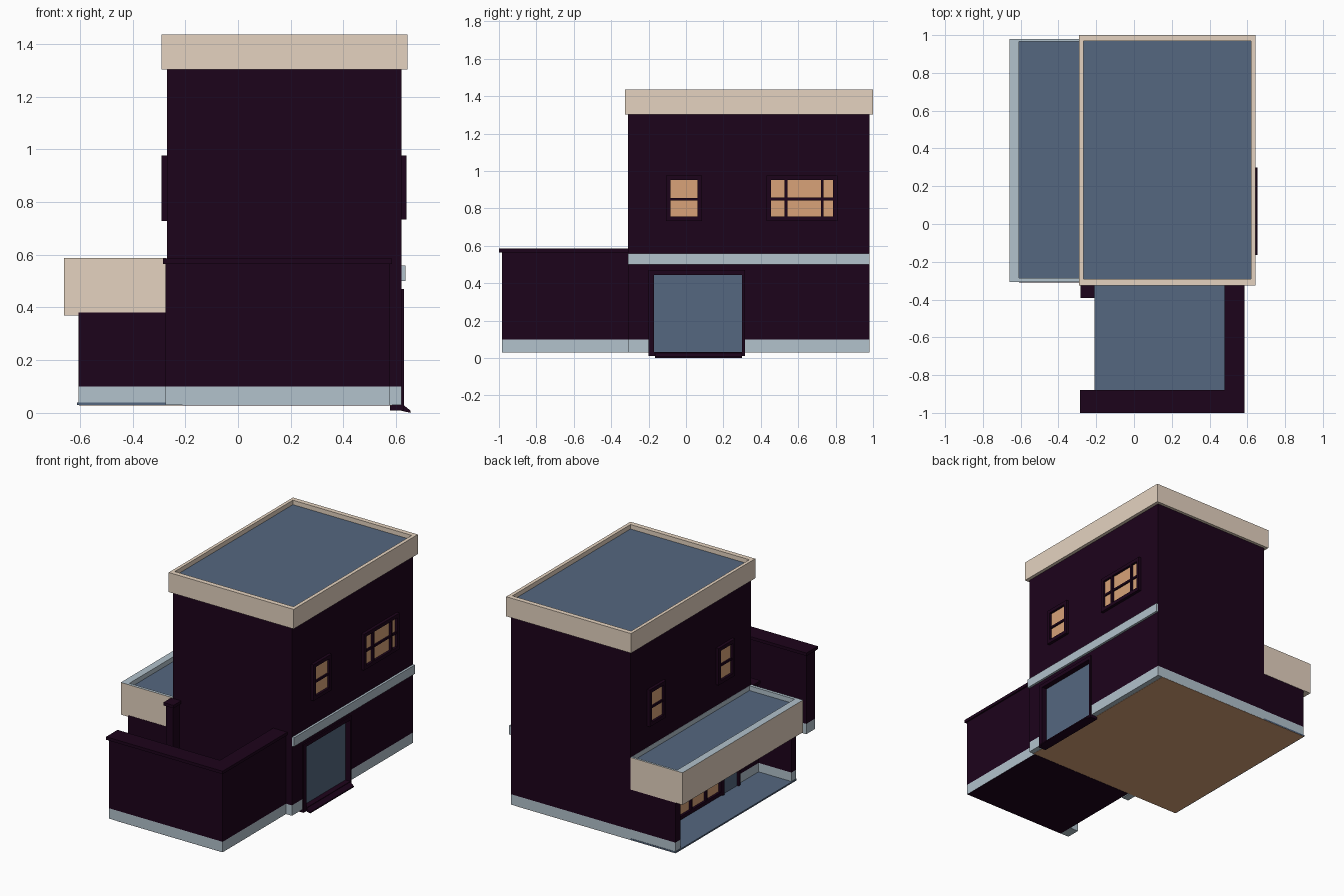
import bpy, bmesh

if "Cube" in bpy.data.objects:
    bpy.data.objects.remove(bpy.data.objects["Cube"])


def mat(name, r, g, b):
    m = bpy.data.materials.new(name)
    m.diffuse_color = (r, g, b, 1)
    m.use_nodes = True
    m.node_tree.nodes["Principled BSDF"].inputs["Base Color"].default_value = m.diffuse_color
    return m


DARK = mat("dark_plum", 0.0120, 0.0009, 0.0110)
BEIGE = mat("beige", 0.783, 0.651, 0.527)
PALE = mat("pale_blue_grey", 0.445, 0.539, 0.604)
SLATE = mat("slate_blue", 0.089, 0.135, 0.215)
GLOW = mat("warm_tan", 0.690, 0.365, 0.190)


def finish(name, bm, mats):
    bmesh.ops.recalc_face_normals(bm, faces=bm.faces)
    me = bpy.data.meshes.new(name)
    bm.to_mesh(me)
    bm.free()
    for m in mats:
        me.materials.append(m)
    ob = bpy.data.objects.new(name, me)
    bpy.context.collection.objects.link(ob)
    return ob


def box(name, x, y, z, m):
    """Axis-aligned box from (min, max) ranges."""
    bm = bmesh.new()
    bmesh.ops.create_cube(bm, size=1)
    for v in bm.verts:
        v.co = [r[0] if c < 0 else r[1] for c, r in zip(v.co, (x, y, z))]
    return finish(name, bm, [m])


def wall(name, x, y, top):
    """Dark wall standing on a pale plinth."""
    return [box(name + "_plinth", x, y, (0.03, 0.10), PALE),
            box(name, x, y, (0.10, top), DARK)]


def tray(name, x, y, z, inner_x, inner_y, floor_z, rim):
    """Flat roof with a raised rim, made of four stacked rectangular rings."""
    bm = bmesh.new()
    rings = []
    for rx, ry, rz in ((x, y, z[0]), (x, y, z[1]),
                       (inner_x, inner_y, z[1]), (inner_x, inner_y, floor_z)):
        rings.append([bm.verts.new((rx[i], ry[j], rz))
                      for i, j in ((0, 0), (1, 0), (1, 1), (0, 1))])
    bm.faces.new(rings[0])
    for k in range(3):
        for i in range(4):
            j = (i + 1) % 4
            f = bm.faces.new((rings[k][i], rings[k][j], rings[k + 1][j], rings[k + 1][i]))
            f.material_index = 1 if k else 0
    bm.faces.new(rings[3]).material_index = 2
    return finish(name, bm, [BEIGE, rim, SLATE])


def window(name, side, x, edges, z, bar_z=None, depth=0.02, bar=0.012):
    """Glowing pane with a raised frame; edges are the y centres of the uprights."""
    def xr(a, b):
        return tuple(sorted((x + side * a, x + side * b)))
    y0, y1 = edges[0], edges[-1]
    box(name + "_pane", xr(0, 0.004), (y0, y1), z, GLOW)
    for i, y in enumerate(edges):
        h = bar if i in (0, len(edges) - 1) else bar * 0.6
        box(f"{name}_upright_{i}", xr(0, depth), (y - h, y + h), z, DARK)
    for tag, zz in (("sill", z[0]), ("head", z[1])):
        box(f"{name}_{tag}", xr(0, depth), (y0 - bar, y1 + bar), (zz - bar, zz + bar), DARK)
    if bar_z:
        box(name + "_crossbar", xr(0, depth * 0.7), (y0, y1), (bar_z - 0.007, bar_z + 0.007), DARK)


# Main two-storey block, with a recess cut for the side door and its frame
body = wall("main_block", (-0.27, 0.62), (-0.31, 0.98), 1.31)
cutter = box("door_cutter", (0.585, 0.70), (-0.199, 0.314), (0.02, 0.469), DARK)
cutter.hide_render = True
cutter.hide_set(True)
for ob in body:
    cut = ob.modifiers.new("door_recess", 'BOOLEAN')
    cut.operation = 'DIFFERENCE'
    cut.solver = 'EXACT'
    cut.object = cutter
box("underside", (-0.604, 0.584), (-0.309, 0.979), (0.0285, 0.032), GLOW)
tray("main_roof", (-0.29, 0.643), (-0.325, 1.0), (1.303, 1.435),
     (-0.268, 0.619), (-0.292, 0.968), 1.405, BEIGE)
box("side_band", (0.62, 0.635), (-0.31, 0.98), (0.50, 0.56), PALE)

# Side door: recessed panel, surround, threshold and ramp
box("door_panel", (0.584, 0.592), (-0.17, 0.30), (0.03, 0.445), SLATE)
for tag, y in (("front", (-0.20, -0.17)), ("back", (0.30, 0.315))):
    box("door_jamb_" + tag, (0.584, 0.629), y, (0.01, 0.47), DARK)
box("door_head", (0.584, 0.629), (-0.17, 0.30), (0.445, 0.47), DARK)
box("door_threshold", (0.576, 0.629), (-0.20, 0.315), (0.01, 0.032), DARK)
bm = bmesh.new()
profile = ((0.60, 0.012), (0.60, 0.03), (0.63, 0.028), (0.655, 0.008), (0.655, 0.0), (0.62, 0.008))
ramp = bm.faces.new([bm.verts.new((px, -0.165, pz)) for px, pz in profile])
ext = bmesh.ops.extrude_face_region(bm, geom=[ramp])
bmesh.ops.translate(bm, vec=(0, 0.465, 0),
                    verts=[v for v in ext["geom"] if isinstance(v, bmesh.types.BMVert)])
finish("door_ramp", bm, [DARK])

# Upper windows, both sides
window("right_small_window", 1, 0.62, (-0.095, 0.073), (0.745, 0.965), 0.848)
window("right_wide_window", 1, 0.62, (0.443, 0.535, 0.728, 0.798), (0.745, 0.965), 0.85)
for i, y in enumerate((-0.022, 0.712)):
    window(f"left_window_{i}", -1, -0.27, (y - 0.075, y + 0.075), (0.74, 0.965), 0.848)

# Open porch on the left: floor, end walls, canopy, shop front with windows and door
box("porch_floor", (-0.61, -0.27), (-0.31, 0.98), (0.03, 0.04), SLATE)
wall("porch_front_wall", (-0.605, -0.27), (-0.309, -0.26), 0.38)
wall("porch_back_wall", (-0.605, -0.27), (0.925, 0.978), 0.38)
tray("porch_canopy", (-0.66, -0.272), (-0.307, 0.98), (0.37, 0.587),
     (-0.61, -0.273), (-0.287, 0.965), 0.555, PALE)
FRONT = -0.36
wall("shop_front", (FRONT, -0.27), (-0.26, 0.925), 0.38)
window("porch_window", -1, FRONT, (0.16, 0.32, 0.48, 0.64, 0.80), (0.06, 0.34))
box("porch_door", (FRONT - 0.008, FRONT), (-0.02, 0.13), (0.04, 0.33), SLATE)
for tag, y in (("front", (-0.04, -0.02)), ("back", (0.13, 0.15))):
    box("porch_door_jamb_" + tag, (FRONT - 0.02, FRONT), y, (0.04, 0.35), DARK)
box("porch_door_head", (FRONT - 0.02, FRONT), (-0.02, 0.13), (0.33, 0.35), DARK)

# Walled front yard: floor, dark underside, walls with overhanging caps
box("yard_floor", (-0.21, 0.50), (-0.90, -0.31), (0.031, 0.04), SLATE)
box("yard_underside", (-0.21, 0.574), (-0.984, -0.311), (0.0285, 0.032), DARK)
wall("yard_front_wall", (-0.275, 0.575), (-0.985, -0.89), 0.566)
wall("yard_right_wall", (0.49, 0.575), (-0.89, -0.31), 0.566)
wall("yard_gate_post", (-0.27, -0.22), (-0.38, -0.31), 0.566)
box("yard_front_cap", (-0.285, 0.585), (-1.0, -0.878), (0.565, 0.585), DARK)
box("yard_right_cap", (0.48, 0.585), (-0.878, -0.31), (0.565, 0.585), DARK)
box("yard_post_cap", (-0.283, -0.208), (-0.392, -0.31), (0.565, 0.585), DARK)
